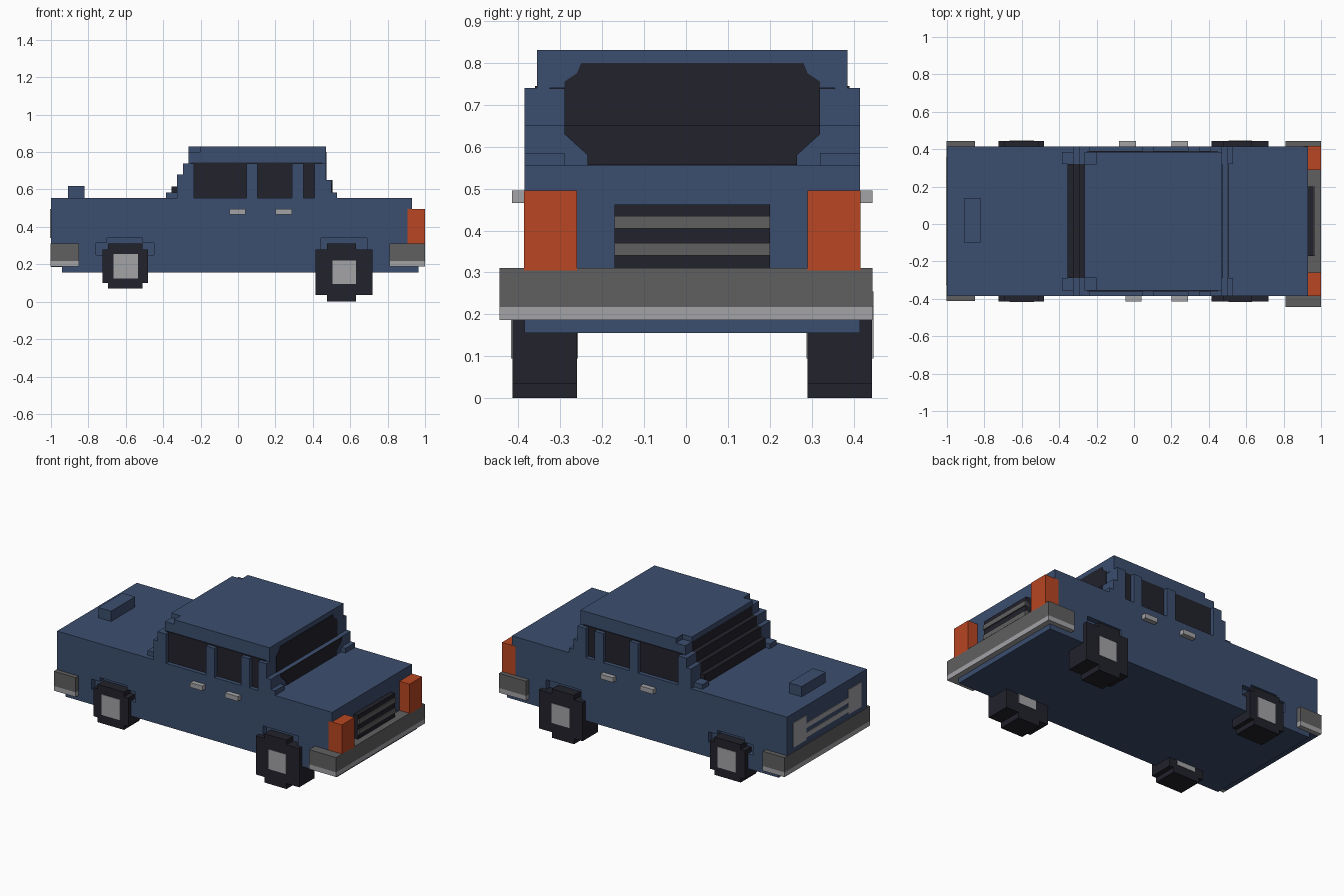
import bpy, bmesh

if "Cube" in bpy.data.objects:
    bpy.data.objects.remove(bpy.data.objects["Cube"])


def material(name, rgb):
    m = bpy.data.materials.new(name)
    m.use_nodes = True
    m.diffuse_color = (*rgb, 1)
    m.node_tree.nodes["Principled BSDF"].inputs["Base Color"].default_value = (*rgb, 1)
    return m


BLUE = material("blue paint", (0.045, 0.077, 0.158))
DARK = material("dark glass and rubber", (0.016, 0.016, 0.025))
ORANGE = material("orange lamp", (0.479, 0.061, 0.016))
GREY = material("dark grey bumper", (0.117, 0.117, 0.117))
SILVER = material("light grey trim", (0.367, 0.367, 0.386))
MID = 0.015  # centre line of the body in y


def finish(name, bm, mat):
    bmesh.ops.recalc_face_normals(bm, faces=bm.faces)
    me = bpy.data.meshes.new(name)
    bm.to_mesh(me)
    bm.free()
    me.materials.append(mat)
    ob = bpy.data.objects.new(name, me)
    bpy.context.collection.objects.link(ob)
    return ob


def boxes(name, mat, *spans):
    """One object made of boxes given as (x0, x1, y0, y1, z0, z1)."""
    bm = bmesh.new()
    for x0, x1, y0, y1, z0, z1 in spans:
        for v in bmesh.ops.create_cube(bm, size=1)["verts"]:
            v.co = (x1 if v.co.x > 0 else x0,
                    y1 if v.co.y > 0 else y0,
                    z1 if v.co.z > 0 else z0)
    return finish(name, bm, mat)


def both(x0, x1, a, b, z0, z1):
    """The same box on both sides, a and b measured from the centre line."""
    return [(x0, x1, MID + a, MID + b, z0, z1), (x0, x1, MID - b, MID - a, z0, z1)]


def plate(name, mat, outline, x0, x1):
    """Prism along x from a y-z outline."""
    bm = bmesh.new()
    face = bm.faces.new([bm.verts.new((x0, MID + y, z)) for y, z in outline])
    out = bmesh.ops.extrude_face_region(bm, geom=[face])["geom"]
    bmesh.ops.translate(bm, vec=(x1 - x0, 0, 0),
                        verts=[g for g in out if isinstance(g, bmesh.types.BMVert)])
    return finish(name, bm, mat)


# Lower body with shallow wheel arches
body = boxes("body", BLUE, (-1, 0.93, -0.385, 0.415, 0.185, 0.555))
boxes("sill", BLUE, (-0.94, 0.965, -0.385, 0.415, 0.155, 0.187))
boxes("nose_base", BLUE, (0.92, 0.965, -0.385, 0.415, 0.186, 0.305))
arches = [("rear_arch_cutter", -0.76, -0.45, 0.315), ("rear_arch_top_cutter", -0.7, -0.51, 0.34),
          ("front_arch_cutter", 0.445, 0.69, 0.34)]
for name, x0, x1, top in arches:
    cutter = boxes(name, BLUE, *both(x0, x1, 0.365, 0.45, 0.25, top))
    cutter.hide_render = True
    cutter.hide_set(True)
    cutter.display_type = 'WIRE'
    mod = body.modifiers.new(name, 'BOOLEAN')
    mod.operation = 'DIFFERENCE'
    mod.solver = 'EXACT'
    mod.object = cutter
boxes("rear_deck_box", BLUE, (-0.91, -0.82, -0.1, 0.14, 0.55, 0.62))

# Cabin: roof, side pillars and glass core
boxes("roof", BLUE, (-0.2, 0.47, -0.355, 0.385, 0.74, 0.83),
      (-0.265, -0.2, -0.29, 0.32, 0.8, 0.83),
      *both(-0.265, -0.2, 0.305, 0.37, 0.74, 0.8))
boxes("side_glass", DARK, (-0.25, 0.45, -0.36, 0.39, 0.55, 0.745))
pillars = []
for x0, x1 in [(-0.265, -0.235), (0.045, 0.105), (0.29, 0.35), (0.41, 0.47)]:
    pillars += both(x0, x1, 0.34, 0.4, 0.55, 0.74)
boxes("side_pillars", BLUE, *pillars)

# Windscreen, its frame and stepped lower corners
boxes("windscreen_frame", BLUE, (0.43, 0.469, -0.384, 0.414, 0.55, 0.739),
      (0.46, 0.5, -0.385, 0.415, 0.55, 0.65),
      *both(0.46, 0.53, 0.305, 0.4, 0.55, 0.585))
upper = [(0.305, 0.645), (0.305, 0.755), (0.275, 0.775), (0.265, 0.8)]
lower = [(0.25, 0.556), (0.25, 0.58), (0.305, 0.63), (0.305, 0.65)]
for name, half, x in [("windscreen_upper", upper, 0.465), ("windscreen_lower", lower, 0.497)]:
    plate(name, DARK, half + [(-y, z) for y, z in reversed(half)], x, x + 0.008)

# Stepped rear window between stepped rear pillars
steps = [(-0.325, 0.68), (-0.295, 0.74), (-0.265, 0.8)]
boxes("rear_window", DARK, (-0.355, -0.2, -0.29, 0.32, 0.55, 0.615),
      *[(x, -0.2, -0.29, 0.32, 0.55, z) for x, z in steps])
rear_frame = both(-0.385, -0.24, 0.305, 0.37, 0.55, 0.585)
for x, z in steps[:2]:
    rear_frame += both(x, -0.24, 0.305, 0.4, 0.55, z)
boxes("rear_pillars", BLUE, *rear_frame)

# Front lamps and grille
boxes("front_lamps", ORANGE, *both(0.905, 1, 0.275, 0.401, 0.305, 0.495))
boxes("grille", DARK, (0.92, 0.96, -0.17, 0.2, 0.3, 0.462))
boxes("grille_bars", GREY, *[(0.92, 0.967, -0.17, 0.2, z, z + 0.03) for z in (0.34, 0.405)])

# Rear lamps and bars
boxes("rear_lamps", SILVER, *both(-1.004, -0.99, 0.21, 0.34, 0.34, 0.495))
boxes("rear_bars", SILVER, *[(-1.004, -0.99, -0.195, 0.225, z, z + 0.03) for z in (0.355, 0.415)])

# Bumpers with a light lower strip
for name, x0, x1, y0 in [("front_bumper", 0.81, 1, -0.445), ("rear_bumper", -1.003, -0.85, -0.413)]:
    boxes(name, GREY, (x0, x1, y0, 0.445, 0.217, 0.31))
    boxes(name + "_strip", SILVER, (x0, x1, y0, 0.445, 0.187, 0.217))

# Blocky wheels with square hubs running through them
wheels = [("rear", (-0.725, -0.48, 0.1, 0.28), (-0.695, -0.51, 0.07, 0.31), (-0.665, -0.535, 0.125, 0.255)),
          ("front", (0.415, 0.72, 0.035, 0.28), (0.475, 0.63, 0.0, 0.31), (0.505, 0.63, 0.095, 0.22))]
for name, wide, tall, hub in wheels:
    boxes(name + "_wheels", DARK, *[b for x0, x1, z0, z1 in (wide, tall)
                                    for b in both(x0, x1, 0.275, 0.429, z0, z1)])
    x0, x1, z0, z1 = hub
    boxes(name + "_hubs", SILVER, *both(x0, x1, 0.272, 0.432, z0, z1))

# Door handles
boxes("door_handles", SILVER, (-0.045, 0.04, -0.415, -0.38, 0.465, 0.495),
      (-0.08, 0.01, 0.41, 0.445, 0.465, 0.495),
      *both(0.2, 0.29, 0.39, 0.43, 0.465, 0.495))
